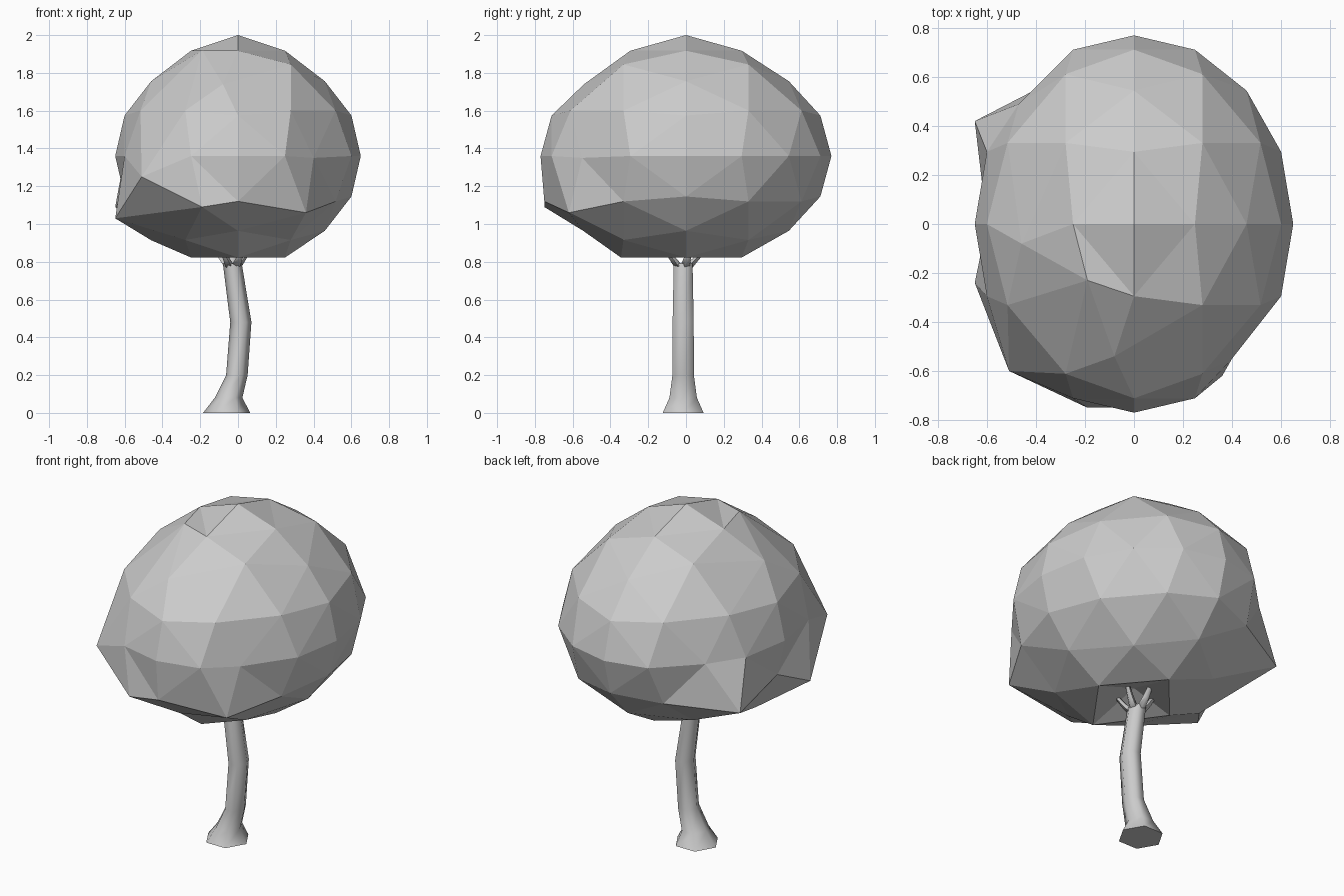
import bpy, bmesh, math
from mathutils import Vector

if "Cube" in bpy.data.objects:
    bpy.data.objects.remove(bpy.data.objects["Cube"])


def make_object(name, bm):
    bmesh.ops.recalc_face_normals(bm, faces=bm.faces[:])
    mesh = bpy.data.meshes.new(name)
    bm.to_mesh(mesh)
    bm.free()
    obj = bpy.data.objects.new(name, mesh)
    bpy.context.collection.objects.link(obj)
    return obj


def shade(obj, angle):
    bpy.ops.object.select_all(action='DESELECT')
    obj.select_set(True)
    bpy.context.view_layer.objects.active = obj
    bpy.ops.object.shade_smooth_by_angle(angle=math.radians(angle))


def tube(bm, rings, sides, y=-0.015):
    """Skin horizontal rings given as (centre, radius_x, radius_y)."""
    loops = []
    for c, rx, ry in rings:
        loops.append([bm.verts.new((c[0] + rx * math.cos(2 * math.pi * i / sides),
                                    c[1] + ry * math.sin(2 * math.pi * i / sides), c[2]))
                      for i in range(sides)])
    for a, b in zip(loops, loops[1:]):
        for i in range(sides):
            j = (i + 1) % sides
            bm.faces.new((a[i], a[j], b[j], b[i]))
    bm.faces.new(loops[0][::-1])
    bm.faces.new(loops[-1])


# canopy: octahedron split by two rounds of midpoints, rounded, flat shaded
bm = bmesh.new()
steps = range(-4, 5)
grid = {(i, j, k): bm.verts.new((i, j, k)) for i in steps for j in steps for k in steps
        if abs(i) + abs(j) + abs(k) == 4}
for octant in range(8):
    sx, sy, sz = [1 if octant >> n & 1 else -1 for n in range(3)]

    def at(a, b):
        return grid[sx * a, sy * b, sz * (4 - a - b)]
    for a in range(4):
        for b in range(4 - a):
            bm.faces.new((at(a, b), at(a + 1, b), at(a, b + 1)))
            if a + b < 3:
                bm.faces.new((at(a + 1, b), at(a + 1, b + 1), at(a, b + 1)))

# height changes per ring: peaked crown, hollow underside
lift = {4: 0.08, 3: 0.04, -3: -0.02, -4: 0.10}
for key, v in grid.items():
    d = Vector([math.sin(c * math.pi / 8) for c in key]).normalized()
    v.co = (0.65 * d.x, 0.77 * d.y, 1.36 + 0.56 * d.z + lift.get(key[2], 0))
    if key[2] == 2 and abs(key[0]) == 1:
        v.co.z += 0.04

# hand-pulled points: drooping front edge, back left point, dented crown
pulled = {
    (1, -2, -1): (0.36, -0.62, 1.06),
    (0, -3, -1): (0, -0.75, 1.12),
    (-1, -2, -1): (-0.19, -0.75, 1.09),
    (-2, -1, -1): (-0.65, -0.24, 1.03),
    (-2, 1, -1): (-0.65, 0.42, 1.09),
    (-2, -2, 0): (-0.51, -0.60, 1.25),
    (-2, 2, 0): (-0.47, 0.49, 1.36),
    (2, -2, 0): (0.40, -0.55, 1.35),
    (-1, -1, 2): (-0.19, -0.23, 1.92),
    (0, -2, 2): (-0.08, -0.54, 1.74),
}
for key, co in pulled.items():
    grid[key].co = co
grid[-2, 0, -2].co.z -= 0.05
grid[0, -1, -3].co.y -= 0.05
grid[-2, 0, 2].co.y -= 0.08
make_object("canopy", bm)

# trunk: bent stem with flared foot
bm = bmesh.new()
profile = [(-0.06, 0.0, 0.125), (-0.05, 0.08, 0.073), (-0.006, 0.20, 0.057),
           (0.015, 0.48, 0.056), (-0.03, 0.79, 0.05)]
tube(bm, [((x, -0.015, z), r, r if z == 0 else r * 1.15) for x, z, r in profile], 6)
shade(make_object("trunk", bm), 75)

# branches: short forks reaching into the canopy
bm = bmesh.new()
for n in range(5):
    a = 2 * math.pi * (n + 0.25) / 5
    tube(bm, [((-0.03 + s * math.cos(a), -0.015 + 1.2 * s * math.sin(a), z), r, r)
              for s, z, r in [(0.02, 0.77, 0.028), (0.06, 0.82, 0.02), (0.11, 0.9, 0.012)]], 5)
shade(make_object("branches", bm), 75)
